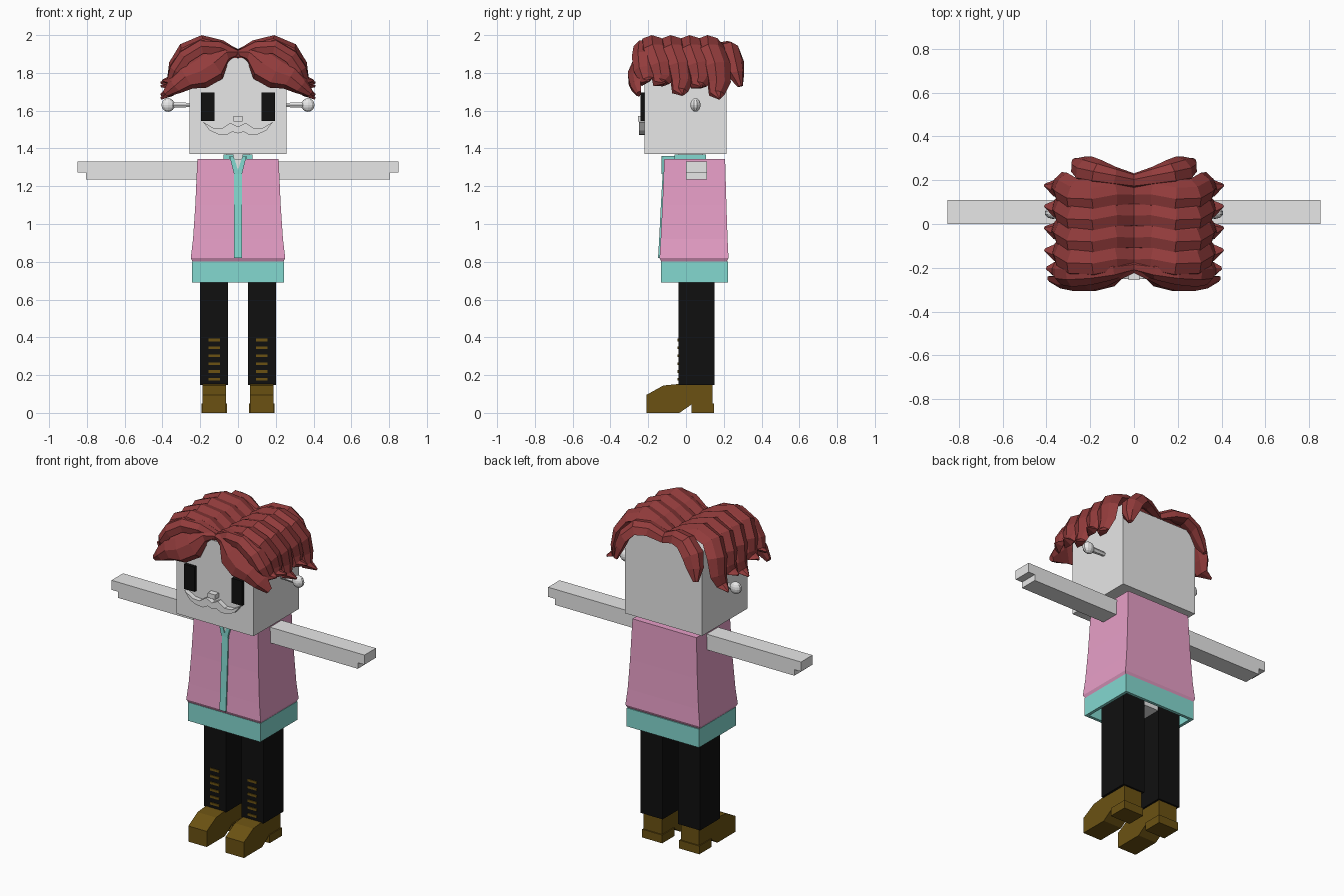
import bpy, bmesh
from mathutils import Vector, Matrix

if "Cube" in bpy.data.objects:
    bpy.data.objects.remove(bpy.data.objects["Cube"], do_unlink=True)


def material(name, r, g, b):
    m = bpy.data.materials.new(name)
    m.use_nodes = True
    m.diffuse_color = (r, g, b, 1)
    m.node_tree.nodes["Principled BSDF"].inputs["Base Color"].default_value = (r, g, b, 1)
    return m


SKIN = material("pale skin", .8, .8, .8)
PINK = material("pink", .81, .35, .58)
TEAL = material("teal", .23, .69, .63)
HAIR = material("dark red hair", .29, .045, .045)
BROWN = material("brown leather", .145, .083, .006)
BLACK = material("black", .005, .005, .005)


def finish(bm, name, mat, mirror=False):
    bmesh.ops.remove_doubles(bm, verts=bm.verts, dist=.0002)
    bmesh.ops.recalc_face_normals(bm, faces=bm.faces)
    me = bpy.data.meshes.new(name)
    bm.to_mesh(me)
    bm.free()
    me.materials.append(mat)
    ob = bpy.data.objects.new(name, me)
    bpy.context.collection.objects.link(ob)
    if mirror:
        ob.modifiers.new("mirror", "MIRROR").use_mirror_merge = False
    return ob


def skin_rings(bm, rings, caps=True):
    """Join rings of points into one tube."""
    loops = [[bm.verts.new(p) for p in r] for r in rings]
    n = len(loops[0])
    for a, b in zip(loops, loops[1:]):
        for i in range(n):
            j = (i + 1) % n
            bm.faces.new((a[i], a[j], b[j], b[i]))
    if caps:
        bm.faces.new(loops[0])
        bm.faces.new(loops[-1])


def stack(name, mat, levels, mirror=False, caps=True):
    """Rectangles (z, x0, x1, y0, y1) joined from level to level."""
    bm = bmesh.new()
    skin_rings(bm, [[(a, c, z), (b, c, z), (b, d, z), (a, d, z)]
                    for z, a, b, c, d in levels], caps)
    return finish(bm, name, mat, mirror)


def box(name, mat, x, y, z, mirror=False):
    return stack(name, mat, [(h, *x, *y) for h in z], mirror)


def prism(name, mat, outline, lo, hi, axis="y", mirror=False):
    """Outline in xz pushed along y, or in yz pushed along x."""
    bm = bmesh.new()
    place = (lambda p, d: (p[0], d, p[1])) if axis == "y" else (lambda p, d: (d, p[0], p[1]))
    skin_rings(bm, [[place(p, d) for p in outline] for d in (lo, hi)])
    return finish(bm, name, mat, mirror)


def lock(name, stations, facing):
    """Lock of hair: stations (centre, half width, half thickness)."""
    bm = bmesh.new()
    pts = [Vector(s[0]) for s in stations]
    rings = []
    for i, (c, w, t) in enumerate(stations):
        c = Vector(c)
        tangent = (pts[min(i + 1, len(pts) - 1)] - pts[max(i - 1, 0)]).normalized()
        hint = facing(c)
        normal = (hint - tangent * hint.dot(tangent)).normalized()
        side = normal.cross(tangent)
        if side.y < 0:
            side = -side
        rings.append([c + side * w * u + normal * t * v for u, v in
                      ((-1, -.8), (-.85, .5), (-.2, 1.1), (.5, .7), (1, -.5), (.2, -1))])
    skin_rings(bm, rings)
    return finish(bm, name, HAIR, True)


# Head and face
box("head", SKIN, (-.258, .258), (-.22, .215), (1.37, 1.88))
box("eyes", BLACK, (.125, .195), (-.24, -.21), (1.545, 1.695), True)
box("nose", SKIN, (-.025, .025), (-.255, -.21), (1.543, 1.572))
prism("moustache", SKIN, [(0, 1.515), (.04, 1.535), (.085, 1.505), (.13, 1.508), (.185, 1.54),
                          (.15, 1.495), (.105, 1.475), (.06, 1.472), (.03, 1.488), (0, 1.48)],
      -.25, -.21, mirror=True)

# Ear studs
bm = bmesh.new()
bmesh.ops.create_uvsphere(bm, u_segments=10, v_segments=8, radius=1,
                          matrix=Matrix.Translation((.37, .05, 1.63)) @ Matrix.Diagonal((.037, .027, .036, 1)))
bmesh.ops.create_cone(bm, cap_ends=True, segments=6, radius1=.012, radius2=.018, depth=.12,
                      matrix=Matrix.Translation((.3, .05, 1.63)) @ Matrix.Rotation(1.5708, 4, "Y"))
finish(bm, "ear_studs", SKIN, True)

# Hair locks combed from the centre parting over each side
PATH = [(0, 1.89, .07, .025), (.09, 1.94, .075, .03), (.19, 1.962, .075, .034),
        (.28, 1.925, .075, .034), (.33, 1.845, .072, .032), (.343, 1.765, .062, .028),
        (.36, 1.715, .042, .022), (.408, 1.70, .006, .006)]
for k, y in enumerate((-.16, -.06, .04, .135)):
    drop = (.05, -.015, .03, -.035)[k]
    last = len(PATH) - 1
    lock(f"side_lock_{k + 1}",
         [((x, y + .055 * (i / last) ** 2 + .012 * (-1) ** (i // 2), z + drop * max(0, i - 4) / 3), w, t)
          for i, (x, z, w, t) in enumerate(PATH)],
         lambda c: Vector((c.x * .9, 0, c.z - 1.65)))

lock("fringe", [((0, -.2, 1.905), .015, .02), ((.07, -.22, 1.905), .05, .03),
                ((.14, -.245, 1.855), .10, .035), ((.21, -.265, 1.81), .095, .035),
                ((.28, -.27, 1.785), .075, .03), ((.335, -.265, 1.735), .05, .025),
                ((.385, -.25, 1.69), .02, .012)],
     lambda c: Vector((0, -1, .35)))
lock("fringe_top", [((0, -.19, 1.9), .03, .02), ((.1, -.21, 1.94), .05, .03),
                    ((.2, -.225, 1.945), .06, .03), ((.29, -.23, 1.89), .065, .03),
                    ((.335, -.225, 1.82), .06, .03), ((.36, -.21, 1.76), .04, .02),
                    ((.4, -.2, 1.76), .006, .006)],
     lambda c: Vector((c.x, -.15, c.z - 1.65)))
lock("back_lock", [((0, .2, 1.9), .04, .02), ((.09, .22, 1.935), .05, .03),
                   ((.17, .24, 1.93), .06, .032), ((.23, .255, 1.87), .065, .032),
                   ((.255, .27, 1.8), .05, .028), ((.27, .29, 1.73), .015, .012)],
     lambda c: Vector((c.x, .12, c.z - 1.65)))

# Arms with stepped hands
box("arms", SKIN, (.18, .85), (0, .11), (1.272, 1.33), True)
box("arm_undersides", SKIN, (.18, .805), (0, .11), (1.235, 1.272), True)

# Jacket flaring to a hem that turns under
JACKET = [(.8, .24, -.13, .215), (.82, .25, -.14, .225), (.92, .238, -.134, .22),
          (1.1, .226, -.125, .214), (1.345, .215, -.115, .207)]
stack("jacket", PINK, [(z, -h, h, a, b) for z, h, a, b in JACKET])
stack("jacket_placket", TEAL, [(min(z, 1.28), -.021, .021, a - .008, -.05) for z, h, a, b in JACKET[1:]])
prism("neck_opening", SKIN, [(0, 1.27), (.03, 1.345), (-.03, 1.345)], -.124, -.116)
prism("lapels", TEAL, [(0, 1.265), (.021, 1.265), (.045, 1.36), (.024, 1.36), (0, 1.285)],
      -.13, -.11, mirror=True)
box("collar", TEAL, (.025, .078), (-.06, .105), (1.34, 1.368), True)
box("collar_front", TEAL, (.024, .045), (-.12, -.05), (1.34, 1.36), True)
box("neck", SKIN, (-.06, .06), (-.04, .09), (1.34, 1.375))

# Open shirt hem with the hips inside
OUTER, INNER = (-.243, .243, -.133, .222), (-.225, .225, -.115, .204)
stack("shirt_hem", TEAL, [(.69, *OUTER), (.802, *OUTER), (.802, *INNER), (.69, *INNER), (.69, *OUTER)],
      caps=False)
box("hips", SKIN, (-.195, .195), (-.035, .145), (.71, .81))

# Legs with laces
box("legs", BLACK, (.052, .2), (-.04, .15), (.148, .75), True)
for i in range(6):
    z = .178 + .0415 * i
    box(f"lace_{i + 1}", BROWN, (.095, .157), (-.045, -.038), (z - .007, z + .007), True)

# Shoes with a raised arch and block heel
prism("shoes", BROWN, [(-.21, 0), (-.21, .095), (-.12, .145), (-.05, .152), (.14, .152), (.14, .045),
                       (.03, .045), (-.035, 0)], .063, .187, "x", True)
box("shoe_heels", BROWN, (.057, .192), (.03, .147), (0, .05), True)
